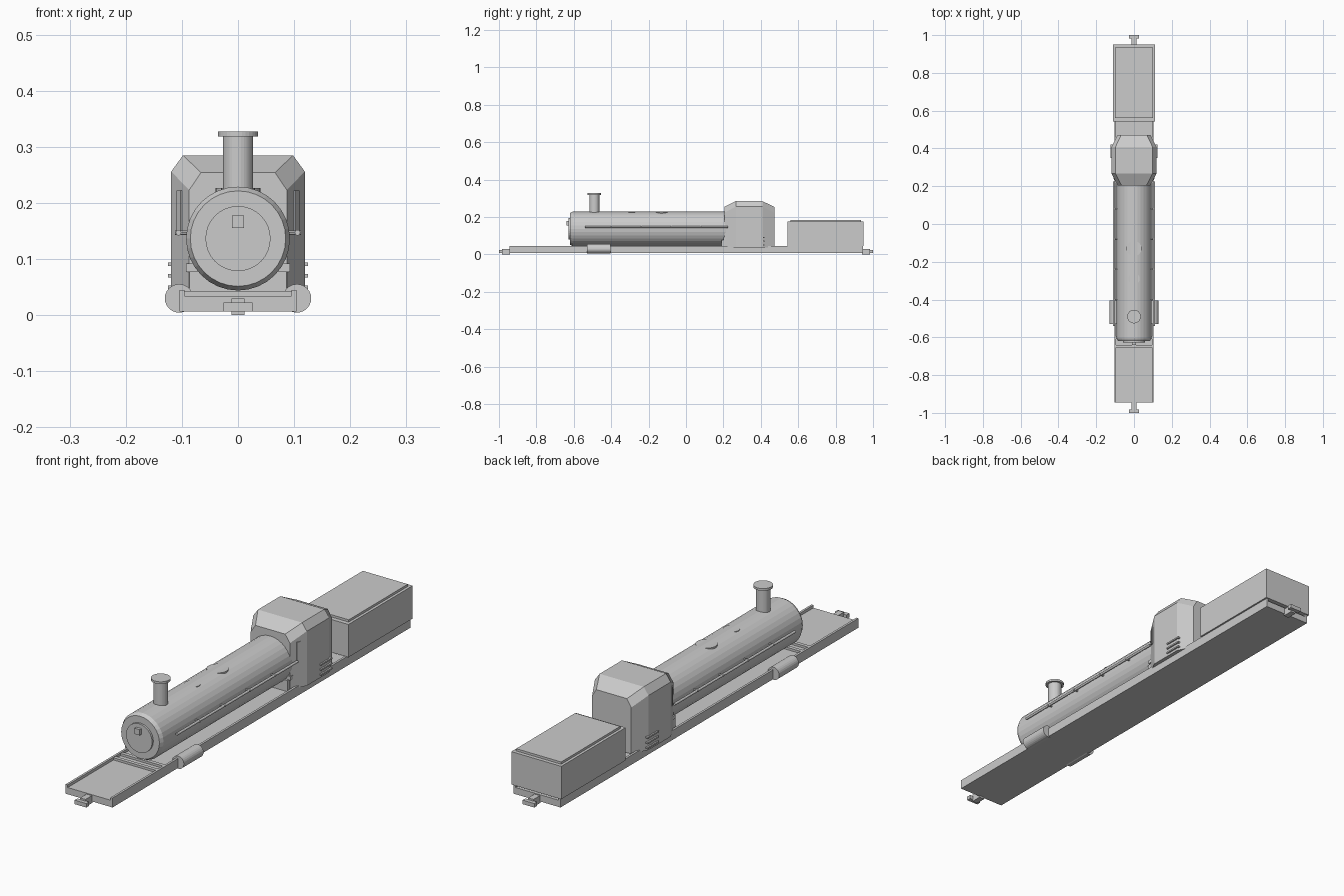
import bpy, bmesh, math
from mathutils import Matrix, Vector

if "Cube" in bpy.data.objects:
    bpy.data.objects.remove(bpy.data.objects["Cube"])


def finish(name, bm):
    bmesh.ops.recalc_face_normals(bm, faces=bm.faces[:])
    mesh = bpy.data.meshes.new(name)
    bm.to_mesh(mesh)
    bm.free()
    ob = bpy.data.objects.new(name, mesh)
    bpy.context.collection.objects.link(ob)
    return ob


def box(name, x0, x1, y0, y1, z0, z1):
    bm = bmesh.new()
    size = Matrix.Diagonal((x1 - x0, y1 - y0, z1 - z0, 1))
    centre = Matrix.Translation(((x0 + x1) / 2, (y0 + y1) / 2, (z0 + z1) / 2))
    bmesh.ops.create_cube(bm, size=1, matrix=centre @ size)
    return finish(name, bm)


def rod(name, a, b, r, sides=32, r2=None):
    """Cylinder or cone running from point a to point b."""
    a, b = Vector(a), Vector(b)
    turn = (b - a).to_track_quat('Z', 'Y').to_matrix().to_4x4()
    bm = bmesh.new()
    bmesh.ops.create_cone(bm, cap_ends=True, segments=sides, radius1=r,
                          radius2=r if r2 is None else r2, depth=(b - a).length,
                          matrix=Matrix.Translation((a + b) / 2) @ turn)
    return finish(name, bm)


def loft(name, rings):
    bm = bmesh.new()
    rows = [[bm.verts.new(p) for p in ring] for ring in rings]
    n = len(rows[0])
    for r, s in zip(rows, rows[1:]):
        for i in range(n):
            j = (i + 1) % n
            bm.faces.new((r[i], r[j], s[j], s[i]))
    bm.faces.new(rows[0])
    bm.faces.new(rows[-1])
    return finish(name, bm)


# Chassis: floor with raised side rails and cross bars
box("chassis_floor", -0.104, 0.104, -0.945, 0.945, 0.007, 0.034)
for s, side in ((-1, "left"), (1, "right")):
    xs = sorted((s * 0.095, s * 0.104))
    box(f"chassis_rail_{side}", *xs, -0.945, 0.945, 0.03, 0.045)
for i, y in enumerate((-0.655, -0.61)):
    box(f"cross_bar_{i}", -0.1, 0.1, y, y + 0.015, 0.03, 0.043)

# Couplers at both ends
for s, end in ((-1, "front"), (1, "rear")):
    box(f"coupler_shank_{end}", -0.012, 0.012, *sorted((s * 0.94, s * 0.985)), 0.0, 0.03)
    box(f"coupler_head_{end}", -0.026, 0.026, *sorted((s * 0.982, s * 1.0)), 0.007, 0.023)

# Boiler with front ring, door and handle
BZ = 0.1365
rod("boiler", (0, -0.605, BZ), (0, 0.215, BZ), 0.0925)
rod("boiler_front_ring", (0, -0.605, BZ), (0, -0.62, BZ), 0.0925, 32, 0.085)
rod("boiler_door", (0, -0.61, BZ), (0, -0.628, BZ), 0.058)
box("door_handle", -0.011, 0.011, -0.64, -0.62, 0.155, 0.178)

# Chimney and the two low domes
rod("chimney", (0, -0.49, 0.2), (0, -0.49, 0.32), 0.027)
rod("chimney_cap", (0, -0.49, 0.318), (0, -0.49, 0.327), 0.036)
rod("dome_rear", (0, -0.13, 0.19), (0, -0.13, 0.227), 0.04)
rod("dome_front", (0, -0.29, 0.19), (0, -0.29, 0.2265), 0.03)

# Firebox below the boiler
box("firebox", -0.086, 0.086, 0.19, 0.24, 0.034, 0.078)
box("firebox_bar", -0.093, 0.093, 0.2, 0.236, 0.077, 0.092)


# Cab with bevelled corners and roof edges
def cab_ring(y, wide, eave, narrow, top):
    half = [(wide, 0.037), (wide, eave), (narrow, top)]
    return ([(x, y, z) for x, z in half] +
            [(-x, y, z) for x, z in reversed(half)])


loft("cab", [cab_ring(0.205, 0.087, 0.223, 0.066, 0.254),
             cab_ring(0.267, 0.119, 0.256, 0.098, 0.285),
             cab_ring(0.408, 0.119, 0.256, 0.098, 0.285),
             cab_ring(0.472, 0.087, 0.223, 0.068, 0.254)])

# Paired side parts: handrails, cylinders, cab slits and vents
for s, side in ((-1, "left"), (1, "right")):
    rod(f"handrail_{side}", (s * 0.106, -0.54, 0.147), (s * 0.106, 0.225, 0.147), 0.005, 12)
    for i in range(4):
        y = -0.4 + 0.16 * i
        rod(f"handrail_post_{side}_{i}", (s * 0.085, y, 0.147), (s * 0.112, y, 0.147), 0.004, 8)
    rod(f"steam_cylinder_{side}", (s * 0.105, -0.53, 0.03), (s * 0.105, -0.405, 0.03), 0.0255, 24)
    slit = box(f"cab_slit_{side}", -0.002, 0.002, -0.008, 0.008, 0.147, 0.222)
    slit.location = (s * 0.104, 0.236, 0)
    slit.rotation_euler = (0, 0, s * -math.atan2(0.032, 0.062))
    for i, z in enumerate((0.05, 0.07, 0.091)):
        box(f"cab_vent_{side}_{i}", *sorted((s * 0.115, s * 0.125)), 0.35, 0.42, z - 0.003, z + 0.003)

# Tender with raised lid
box("tender", -0.111, 0.111, 0.542, 0.95, 0.044, 0.176)
box("tender_lid", -0.1, 0.1, 0.56, 0.935, 0.17, 0.185)
